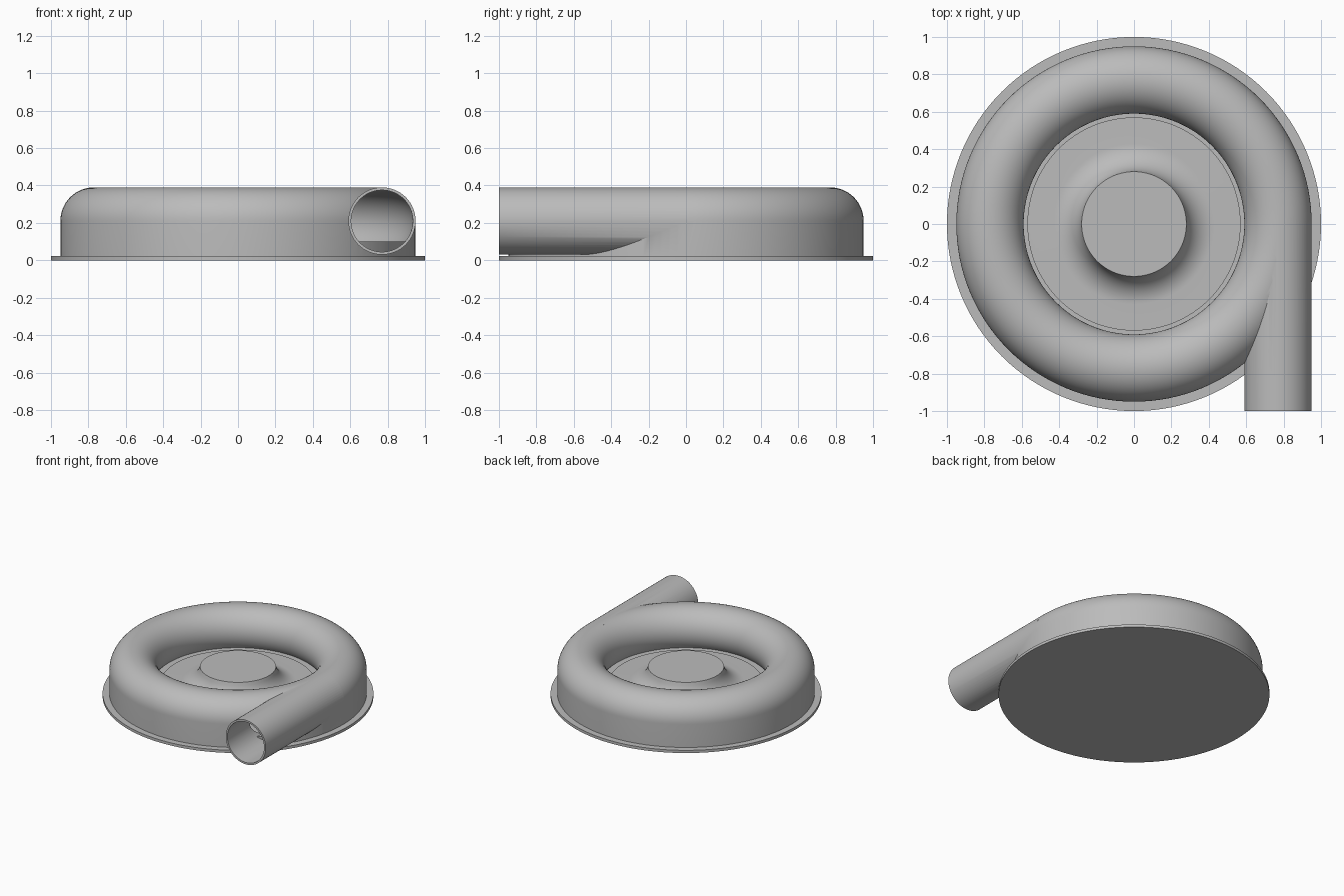
import bpy, bmesh, math
from mathutils import Matrix

cube = bpy.data.objects.get("Cube")
if cube:
    bpy.data.objects.remove(cube, do_unlink=True)

gray = bpy.data.materials.new("plain gray")
gray.use_nodes = True
COLOR = (0.5, 0.5, 0.5, 1)
gray.diffuse_color = COLOR
gray.node_tree.nodes["Principled BSDF"].inputs["Base Color"].default_value = COLOR

TUBE_R, BORE_R, RING_R, TUBE_Z = 0.18, 0.165, 0.77, 0.21
FLOOR_Z = 0.1
SEGMENTS = 128


def add_object(name, bm):
    bmesh.ops.recalc_face_normals(bm, faces=bm.faces)
    mesh = bpy.data.meshes.new(name)
    bm.to_mesh(mesh)
    bm.free()
    mesh.materials.append(gray)
    obj = bpy.data.objects.new(name, mesh)
    bpy.context.collection.objects.link(obj)
    return obj


def lathe(name, profile, closed=False):
    """Spin a profile of (radius, height) points round the z axis."""
    bm = bmesh.new()
    verts = [bm.verts.new((r, 0, z)) for r, z in profile]
    edges = [bm.edges.new(pair) for pair in zip(verts, verts[1:])]
    if closed:
        edges.append(bm.edges.new((verts[-1], verts[0])))
    bmesh.ops.spin(bm, geom=verts + edges, axis=(0, 0, 1), cent=(0, 0, 0),
                   angle=math.tau, steps=SEGMENTS, use_duplicate=False)
    bmesh.ops.remove_doubles(bm, verts=bm.verts, dist=0.0001)
    return add_object(name, bm)


def straight_tube(name, radius, y0, y1):
    """Solid cylinder along y, in line with the ring."""
    bm = bmesh.new()
    place = Matrix.Translation((RING_R, (y0 + y1) / 2, TUBE_Z)) @ Matrix.Rotation(math.pi / 2, 4, "X")
    bmesh.ops.create_cone(bm, cap_ends=True, segments=64, radius1=radius,
                          radius2=radius, depth=y1 - y0, matrix=place)
    return add_object(name, bm)


def arc(cx, cz, radius, start, end, steps):
    angles = [math.radians(start + (end - start) * i / steps) for i in range(steps + 1)]
    return [(cx + radius * math.cos(a), cz + radius * math.sin(a)) for a in angles]


def combine(target, tool, operation):
    mod = target.modifiers.new(operation, "BOOLEAN")
    mod.operation, mod.solver, mod.object = operation, "EXACT", tool
    bpy.context.view_layer.objects.active = target
    bpy.ops.object.modifier_apply(modifier=mod.name)
    bpy.data.objects.remove(tool, do_unlink=True)


# Base flange and raised floor
base = lathe("base_flange", [(0, 0), (1, 0), (1, 0.022), (0, 0.022)])
floor = lathe("inner_floor", [(0, 0.01), (0.94, 0.01), (0.94, FLOOR_Z), (0, FLOOR_Z)])

# Ring housing: straight outer wall under a rounded top
section = [(RING_R + TUBE_R, 0.01)] + arc(RING_R, TUBE_Z, TUBE_R, 0, 218, 38)
section.append((section[-1][0], 0.01))
housing = lathe("ring_housing", section, closed=True)

# Tangent outlet pipe, then hollow out the ring and pipe
combine(housing, straight_tube("outlet_pipe", TUBE_R, -1, 0.01), "UNION")
bore = lathe("ring_bore", arc(RING_R, TUBE_Z, BORE_R, 0, 354, 59), closed=True)
combine(bore, straight_tube("pipe_bore", BORE_R, -1.1, 0.01), "UNION")
combine(housing, bore, "DIFFERENCE")

# Central hub flaring out into a thin disc
flare = arc(0.43, 0.26, 0.15, 180, 270, 16)
hub = lathe("hub_disc", [(0, 0.24), (0.28, 0.24)] + flare[3:] +
            [(0.57, 0.11), (0.57, 0.09), (0, 0.09)])

# Smooth shading with sharp rims
bpy.ops.object.select_all(action="DESELECT")
for obj in (base, floor, housing, hub):
    obj.select_set(True)
bpy.context.view_layer.objects.active = housing
bpy.ops.object.shade_smooth_by_angle(angle=math.radians(30))
